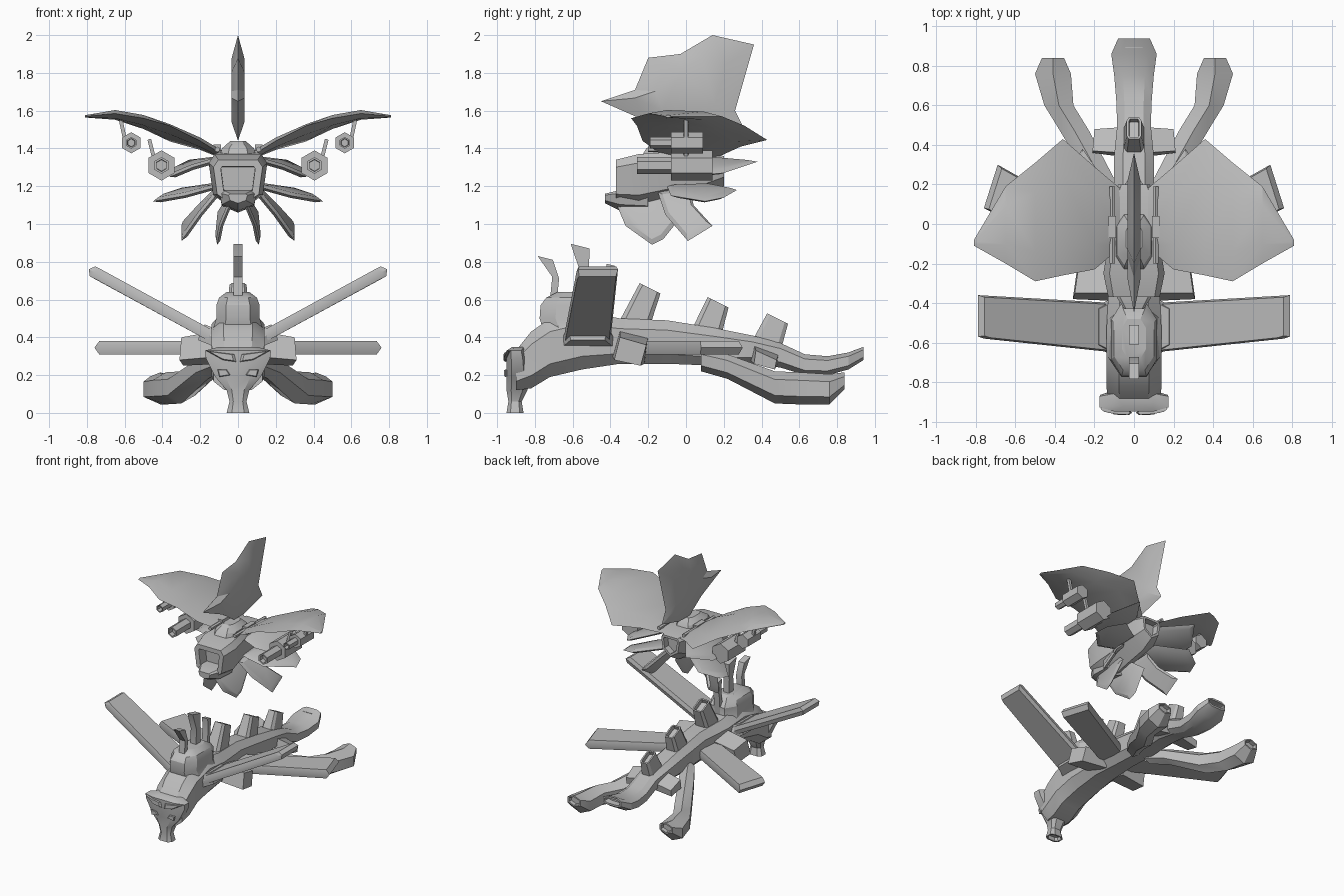
import bpy, bmesh, math
from mathutils import Vector

GREY = bpy.data.materials.new("plain grey")
GREY.diffuse_color = (0.5, 0.5, 0.5, 1)


def dent(bm, face, rim, depth):
    """Sink a hollow into an end face."""
    bmesh.ops.inset_individual(bm, faces=[face], thickness=rim)
    bmesh.ops.inset_individual(bm, faces=[face], thickness=0.002, depth=-depth)


def loft(name, rings, mirror=False, hollow_start=None, hollow_end=None, smooth=28):
    """Skin a list of equal-length rings and cap both ends."""
    bm = bmesh.new()
    vs = [[bm.verts.new(p) for p in r] for r in rings]
    n = len(rings[0])
    for a, b in zip(vs, vs[1:]):
        for i in range(n):
            bm.faces.new((a[i], a[(i + 1) % n], b[(i + 1) % n], b[i]))
    start = bm.faces.new(vs[0][::-1])
    end = bm.faces.new(vs[-1])
    bmesh.ops.recalc_face_normals(bm, faces=bm.faces)
    if hollow_start:
        dent(bm, start, *hollow_start)
    if hollow_end:
        dent(bm, end, *hollow_end)
    if mirror:
        dup = bmesh.ops.duplicate(bm, geom=bm.verts[:] + bm.edges[:] + bm.faces[:])["geom"]
        for v in dup:
            if isinstance(v, bmesh.types.BMVert):
                v.co.x *= -1
        bmesh.ops.reverse_faces(bm, faces=[f for f in dup if isinstance(f, bmesh.types.BMFace)])
    me = bpy.data.meshes.new(name)
    bm.to_mesh(me)
    bm.free()
    me.shade_smooth()
    me.set_sharp_from_angle(angle=math.radians(smooth))
    me.materials.append(GREY)
    ob = bpy.data.objects.new(name, me)
    bpy.context.collection.objects.link(ob)
    return ob


def octagon(a, b, c=0.45):
    k = 1 - c
    return [(a, b * k), (a * k, b), (-a * k, b), (-a, b * k),
            (-a, -b * k), (-a * k, -b), (a * k, -b), (a, -b * k)]


def yring(y, hw, z0, z1, x=0, c=0.45):
    return [(x + u, y, (z0 + z1) / 2 + v) for u, v in octagon(hw, (z1 - z0) / 2, c)]


def zring(z, hw, y0, y1, x=0, c=0.45):
    return [(x + u, (y0 + y1) / 2 + v, z) for u, v in octagon(hw, (y1 - y0) / 2, c)]


def hexring(x, y, z, r, rz=None):
    return [(x + r * math.cos(k * math.pi / 3 + math.pi / 6), y,
             z + (rz or r) * math.sin(k * math.pi / 3 + math.pi / 6)) for k in range(6)]


def blade(name, pts, t, inner=0.8, mirror=True):
    """Flat plate with bevelled edges, from an outline."""
    P = [Vector(p) for p in pts]
    mid = sum(P, Vector()) / len(P)
    nor = sum(((P[i] - mid).cross(P[(i + 1) % len(P)] - mid) for i in range(len(P))), Vector()).normalized()
    side = lambda s: [mid + (p - mid) * inner + nor * t * s for p in P]
    return loft(name, [side(1), P, side(-1)], mirror)


def box(name, x0, x1, y0, y1, z0, z1, mirror=True):
    ring = lambda y: [(x0, y, z0), (x1, y, z0), (x1, y, z1), (x0, y, z1)]
    return loft(name, [ring(y0), ring(y1)], mirror)


# ---------------- Lower craft ----------------
loft("lower_body", [yring(*s) for s in [
    (-0.9, 0.13, 0.12, 0.33), (-0.82, 0.14, 0.13, 0.43), (-0.72, 0.14, 0.19, 0.5),
    (-0.55, 0.14, 0.23, 0.54), (-0.35, 0.13, 0.26, 0.5), (-0.1, 0.1, 0.26, 0.49),
    (0.15, 0.1, 0.25, 0.45), (0.35, 0.1, 0.26, 0.41), (0.5, 0.085, 0.24, 0.37),
    (0.63, 0.09, 0.2, 0.31), (0.75, 0.1, 0.2, 0.3), (0.86, 0.115, 0.23, 0.32),
    (0.94, 0.08, 0.28, 0.35)]], hollow_end=(0.015, 0.05))
# head narrowing down into the snout
loft("head", [zring(*s) for s in [
    (0, 0.06, -0.95, -0.86), (0.06, 0.045, -0.94, -0.87), (0.12, 0.06, -0.95, -0.84),
    (0.19, 0.12, -0.95, -0.83), (0.29, 0.17, -0.95, -0.84), (0.33, 0.175, -0.95, -0.85),
    (0.35, 0.1, -0.92, -0.84)]], hollow_start=(0.012, 0.03))
blade("brow", [(0.01, -0.955, 0.27), (0.08, -0.955, 0.28), (0.17, -0.935, 0.33), (0.1, -0.95, 0.32),
               (0.02, -0.955, 0.31)], 0.012)
blade("eye", [(0.04, -0.955, 0.2), (0.1, -0.955, 0.19), (0.11, -0.955, 0.23), (0.06, -0.955, 0.23)], 0.008)
# dome and antennae
loft("neck_dome", [zring(*s) for s in [
    (0.45, 0.13, -0.76, -0.38), (0.5, 0.115, -0.775, -0.4), (0.57, 0.115, -0.77, -0.4),
    (0.61, 0.1, -0.74, -0.43), (0.64, 0.06, -0.68, -0.48)]])
for i, path in enumerate([
        [(-0.7, 0.62, 0.018), (-0.69, 0.72, 0.018), (-0.745, 0.83, 0.04)],
        [(-0.54, 0.62, 0.03), (-0.54, 0.76, 0.025), (-0.56, 0.895, 0.05)],
        [(-0.42, 0.5, 0.02), (-0.4, 0.7, 0.015), (-0.4, 0.79, 0.022)]]):
    loft(f"antenna_{i}", [[(0.025, y - w, z), (0.025, y + w, z - w / 2),
                           (-0.025, y + w, z - w / 2), (-0.025, y - w, z)] for y, z, w in path])
# hollow stacks along the back
for i, (y0, z0, y1, z1, w) in enumerate([(-0.28, 0.45, -0.19, 0.66, 0.06),
                                        (0.1, 0.4, 0.17, 0.585, 0.055), (0.42, 0.34, 0.485, 0.5, 0.05)]):
    loft(f"back_stack_{i}", [
        [(u, y0 + v * 1.4, z0 - v * 0.5) for u, v in octagon(w * 1.1, 0.055, 0.3)],
        [(u, y1 + v, z1 - v * 0.5) for u, v in octagon(w * 0.75, 0.055, 0.3)]],
        hollow_end=(0.012, 0.03))
# two pairs of plate wings
blade("upper_wing", [(0.1, -0.65, 0.385), (0.76, -0.58, 0.745), (0.79, -0.57, 0.76),
                     (0.79, -0.36, 0.76), (0.1, -0.40, 0.385)], 0.03, 0.93)
blade("upper_wing_root", [(0.08, -0.68, 0.38), (0.2, -0.62, 0.43), (0.2, -0.42, 0.43),
                          (0.08, -0.36, 0.38)], 0.045, 0.9)
blade("lower_wing", [(0.08, -0.26, 0.345), (0.76, 0.08, 0.345), (0.69, 0.3, 0.345), (0.05, -0.06, 0.345)],
      0.035, 0.93)
# side blocks
loft("front_side_block", [[(0.08, -0.39, 0.3), (0.08, -0.22, 0.26), (0.08, -0.2, 0.4), (0.08, -0.35, 0.44)],
                          [(0.31, -0.38, 0.28), (0.29, -0.24, 0.25), (0.28, -0.21, 0.36), (0.3, -0.35, 0.4)]],
     True)
loft("rear_side_block", [[(0.06, 0.34, 0.28), (0.06, 0.48, 0.25), (0.06, 0.49, 0.31), (0.06, 0.36, 0.36)],
                         [(0.21, 0.36, 0.26), (0.2, 0.47, 0.23), (0.2, 0.48, 0.28), (0.21, 0.37, 0.33)]],
     True)
# trailing side limbs
loft("trailing_limb", [hexring(*s) for s in [
    (0.08, 0.08, 0.28, 0.06, 0.06), (0.16, 0.22, 0.245, 0.075, 0.065), (0.3, 0.47, 0.135, 0.085, 0.085),
    (0.38, 0.6, 0.13, 0.085, 0.085), (0.41, 0.76, 0.125, 0.105, 0.08), (0.41, 0.84, 0.17, 0.065, 0.045)]],
     True, hollow_end=(0.012, 0.03))

# ---------------- Upper craft ----------------
def hull(y, w, top, bot):
    h = top - bot
    return [(w * 0.8, y, top), (w, y, top - h * 0.15), (w * 0.85, y, bot + h * 0.3), (0, y, bot),
            (-w * 0.85, y, bot + h * 0.3), (-w, y, top - h * 0.15), (-w * 0.8, y, top)]

loft("upper_hull", [hull(*s) for s in [
    (-0.37, 0.13, 1.34, 1.08), (-0.25, 0.155, 1.37, 1.06), (-0.1, 0.13, 1.38, 1.1),
    (0.1, 0.12, 1.38, 1.14), (0.2, 0.08, 1.36, 1.2)]], hollow_start=(0.04, 0.08), hollow_end=(0.02, 0.05))
loft("chin", [hull(-0.43, 0.05, 1.16, 1.11), hull(-0.35, 0.1, 1.18, 1.07), hull(-0.2, 0.1, 1.18, 1.06)])
loft("cockpit", [zring(*s) for s in [(1.35, 0.1, -0.24, 0.06), (1.4, 0.085, -0.21, 0.04),
                                     (1.44, 0.04, -0.15, 0.0)]])
box("top_gun", 0.09, 0.13, -0.07, 0.04, 1.36, 1.42)
loft("top_gun_barrel", [hexring(0.11, -0.2, 1.395, 0.015), hexring(0.11, 0.19, 1.395, 0.015)], True)
# tall back fin
blade("back_fin", [(0, y, z) for y, z in [
    (-0.45, 1.65), (-0.27, 1.71), (-0.2, 1.88), (-0.03, 1.9), (0.14, 2.0), (0.36, 1.95),
    (0.26, 1.6), (0.31, 1.5), (0.08, 1.44), (-0.05, 1.44), (-0.2, 1.54)]], 0.034, 0.6, False)


# broad main wings: x, front y/z, back y/z, thickness
def wing(x, yf, zf, yb, zb, t):
    at = lambda k, d: (x, yf + (yb - yf) * k, zf + (zb - zf) * k + d)
    return [at(0, 0), at(0.25, t), at(0.75, t), at(1, 0), at(0.75, -t), at(0.25, -t)]

loft("main_wing", [wing(*s) for s in [
    (0.07, -0.12, 1.36, 0.18, 1.36, 0.02), (0.2, -0.23, 1.44, 0.29, 1.41, 0.025),
    (0.36, -0.26, 1.52, 0.43, 1.445, 0.027), (0.5, -0.29, 1.56, 0.31, 1.52, 0.027),
    (0.65, -0.2, 1.585, 0.19, 1.57, 0.022), (0.81, -0.11, 1.57, -0.08, 1.57, 0.006)]], True)
# smaller fins fanning out below
blade("side_fin", [(0.1, -0.1, 1.34), (0.24, -0.12, 1.3), (0.36, -0.02, 1.25), (0.38, 0.2, 1.27),
                   (0.26, 0.38, 1.33), (0.1, 0.15, 1.35)], 0.015)
blade("low_side_fin", [(0.1, -0.1, 1.2), (0.28, -0.08, 1.15), (0.45, 0.1, 1.12), (0.42, 0.2, 1.14),
                       (0.3, 0.27, 1.18), (0.1, 0.12, 1.21)], 0.015)
blade("rear_belly_fin", [(0.1, -0.15, 1.17), (0.2, -0.11, 1.05), (0.3, 0.01, 0.91), (0.3, 0.14, 0.99),
                         (0.2, 0.04, 1.1), (0.11, 0.02, 1.19)], 0.015)
blade("front_belly_fin", [(0.04, -0.37, 1.11), (0.09, -0.32, 0.99), (0.11, -0.18, 0.89), (0.115, -0.12, 0.92),
                          (0.1, 0.0, 1.07), (0.05, -0.1, 1.15)], 0.012)

# hexagonal gun pods hung under the wings
for name, x, z, r, yb, yf, ye in [("inner", 0.405, 1.31, 0.08, -0.08, -0.26, 0.14),
                                  ("outer", 0.565, 1.43, 0.056, -0.08, -0.19, 0.09)]:
    loft(f"{name}_pod", [hexring(x, yb, z, r), hexring(x, ye, z, r)], True, smooth=10)
    loft(f"{name}_pod_barrel", [hexring(x, yf, z, r * 0.55), hexring(x, yb + 0.02, z, r * 0.55)], True,
         hollow_start=(r * 0.15, 0.04), smooth=10)
    blade(f"{name}_pod_strut", [(x + 0.03, -0.012, z), (x + 0.03, 0.012, z), (x + 0.065, 0.012, z + 0.22 - r),
                                (x + 0.065, -0.012, z + 0.22 - r)], 0.01, 0.95)
